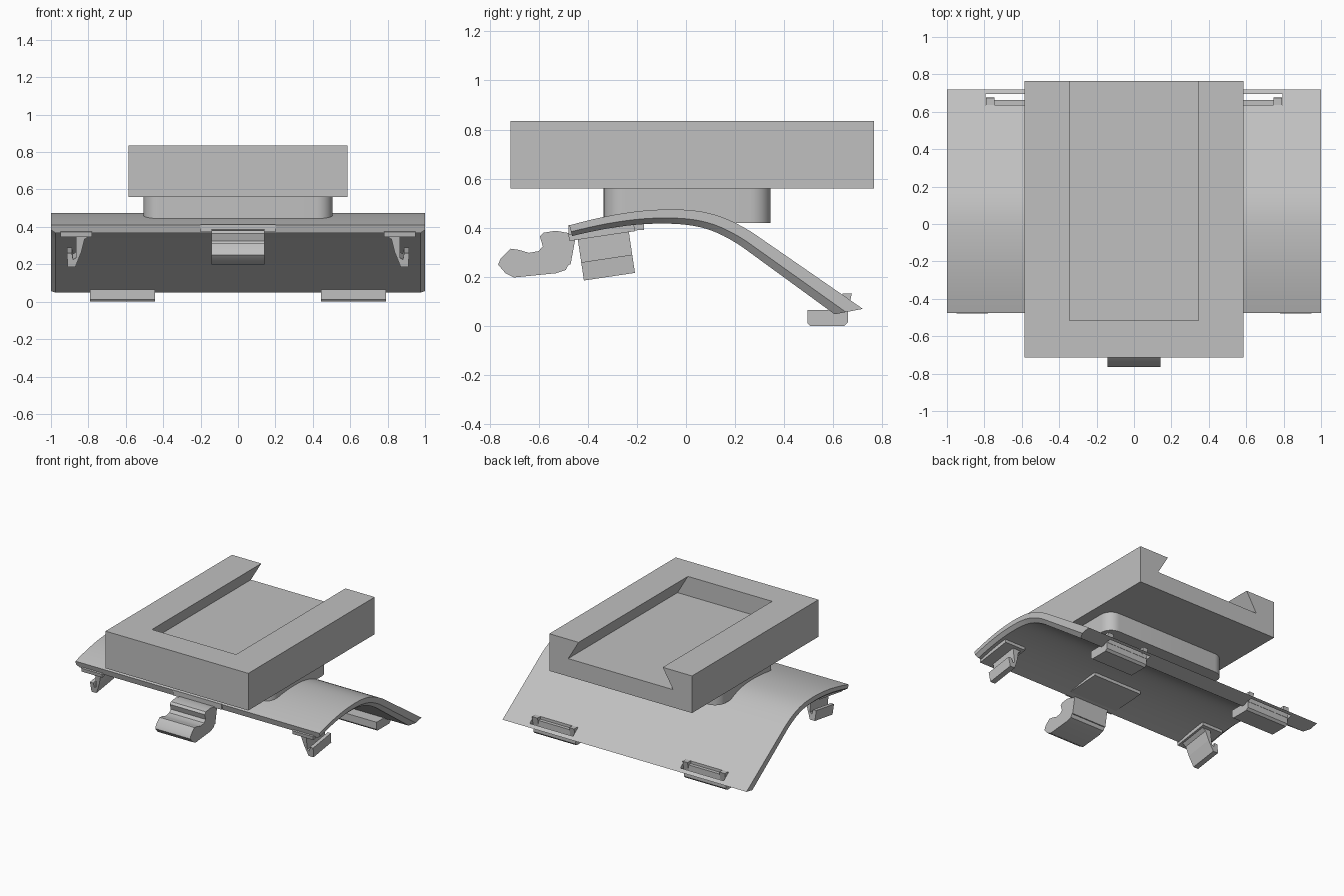
import bpy, bmesh, math
from mathutils import Vector, Matrix
from mathutils.geometry import interpolate_bezier

if "Cube" in bpy.data.objects:
    bpy.data.objects.remove(bpy.data.objects["Cube"])

GREY = (0.53, 0.53, 0.53, 1)
mat = bpy.data.materials.new("plain grey")
mat.use_nodes = True
mat.diffuse_color = GREY
mat.node_tree.nodes["Principled BSDF"].inputs["Base Color"].default_value = GREY


def finish(name, bm, smooth=False):
    bmesh.ops.recalc_face_normals(bm, faces=bm.faces)
    mesh = bpy.data.meshes.new(name)
    bm.to_mesh(mesh)
    bm.free()
    obj = bpy.data.objects.new(name, mesh)
    bpy.context.collection.objects.link(obj)
    mesh.materials.append(mat)
    bpy.ops.object.select_all(action='DESELECT')
    obj.select_set(True)
    bpy.context.view_layer.objects.active = obj
    if smooth:
        bpy.ops.object.shade_smooth_by_angle(angle=math.radians(30))
    return obj


def prism(name, pts, axis, lo, hi, smooth=False, move=None):
    """Extrude a closed outline along an axis."""
    place = {'X': lambda p, t: (t, p[0], p[1]),
             'Y': lambda p, t: (p[0], t, p[1]),
             'Z': lambda p, t: (p[0], p[1], t)}[axis]
    bm = bmesh.new()
    a, b = [[bm.verts.new(place(p, t)) for p in pts] for t in (lo, hi)]
    bm.faces.new(a)
    bm.faces.new(b)
    for i in range(len(pts)):
        j = (i + 1) % len(pts)
        bm.faces.new((a[i], a[j], b[j], b[i]))
    if move:
        bmesh.ops.transform(bm, matrix=move, verts=bm.verts)
    return finish(name, bm, smooth)


def box(name, x, y, z, move=None):
    return prism(name, [(x[0], y[0]), (x[1], y[0]), (x[1], y[1]), (x[0], y[1])],
                 'Z', z[0], z[1], move=move)


def cut(obj, cutter):
    mod = obj.modifiers.new("cut", 'BOOLEAN')
    mod.operation = 'DIFFERENCE'
    mod.solver = 'EXACT'
    mod.object = cutter
    bpy.context.view_layer.objects.active = obj
    bpy.ops.object.modifier_apply(modifier=mod.name)
    bpy.data.objects.remove(cutter)


def span(side, a, b):
    return tuple(sorted((side * a, side * b)))


# Receiver block with a dovetail channel open at the back
block = box("receiver_block", (-0.585, 0.585), (-0.715, 0.765), (0.56, 0.835))
cut(block, prism("channel_cutter",
                 [(-0.345, 0.835), (-0.345, 0.9), (0.345, 0.9), (0.345, 0.835),
                  (0.43, 0.692), (-0.43, 0.692)], 'Y', -0.515, 0.9))

# Neck with rounded corners
R = 0.085
outline = []
for k, (cx, cy) in enumerate([(0.505 - R, 0.345 - R), (R - 0.505, 0.345 - R),
                              (R - 0.505, R - 0.335), (0.505 - R, R - 0.335)]):
    for s in range(9):
        a = math.radians(90 * k + 90 * s / 8)
        outline.append((cx + R * math.cos(a), cy + R * math.sin(a)))
prism("neck", outline, 'Z', 0.42, 0.562, smooth=True)

# Curved saddle plate: top curve, then a thicker underside with bevelled ends
V = Vector
top = interpolate_bezier(V((-0.475, 0.41)), V((-0.33, 0.45)), V((-0.2, 0.475)), V((-0.06, 0.475)), 12)
top += interpolate_bezier(V((-0.06, 0.475)), V((0.07, 0.475)), V((0.15, 0.455)), V((0.27, 0.381)), 12)[1:]
top.append(V((0.72, 0.07)))
bm = bmesh.new()
loops = []
for i, p in enumerate(top):
    d = (top[min(i + 1, len(top) - 1)] - top[max(i - 1, 0)]).normalized()
    f = i / (len(top) - 1)
    down = V((d.y, -d.x)) * (0.045 + 0.028 * f)
    if i == len(top) - 1:
        down = V((-0.115, -0.022))
    mid, low = p + down * 0.6, p + down
    loops.append([bm.verts.new((x, q.x, q.y)) for x, q in
                  ((-1, p), (1, p), (1, mid), (0.975, low), (-0.975, low), (-1, mid))])
for a, b in zip(loops, loops[1:]):
    for i in range(6):
        j = (i + 1) % 6
        bm.faces.new((a[i], a[j], b[j], b[i]))
bm.faces.new(loops[0])
bm.faces.new(loops[-1])
saddle = finish("saddle_plate", bm)
for side in (-1, 1):
    cut(saddle, box("slot_cutter", span(side, 0.44, 0.795), (0.635, 0.695), (-0.1, 0.3)))
bpy.ops.object.select_all(action='DESELECT')
saddle.select_set(True)
bpy.context.view_layer.objects.active = saddle
bpy.ops.object.shade_smooth_by_angle(angle=math.radians(25))

# Parts that repeat on both sides
tilt = Matrix.Translation((0, -0.325, 0.29)) @ Matrix.Rotation(math.radians(8.5), 4, 'X')
for side, word in ((-1, "right"), (1, "left")):
    # Rear hook: foot, web through the slot and two end posts
    prism(word + "_rear_hook_foot",
          [(0.495, 0.012), (0.505, 0), (0.645, 0), (0.66, 0.015),
           (0.66, 0.065), (0.495, 0.065)], 'X', *span(side, 0.445, 0.79))
    box(word + "_rear_hook_web", span(side, 0.445, 0.79), (0.637, 0.662), (0.06, 0.11))
    for a, b in ((0.445, 0.485), (0.745, 0.79)):
        prism(word + "_rear_hook_post",
              [(0.637, 0.06), (0.66, 0.06), (0.675, 0.132), (0.637, 0.132)],
              'X', *span(side, a, b))
    # Front side clip, tilted to follow the saddle
    clip = [(0.785, 0.085), (0.82, 0.06), (0.838, -0.01), (0.87, -0.09), (0.91, -0.09),
            (0.915, -0.015), (0.888, -0.015), (0.882, -0.05), (0.865, -0.04), (0.865, 0.085)]
    prism(word + "_side_clip", [(side * x, z) for x, z in clip], 'Y', -0.105, 0.105, move=tilt)
    box(word + "_side_clip_pad", span(side, 0.78, 0.95), (-0.14, 0.13), (0.078, 0.105), move=tilt)

# Front latch: finger tab, spring arm and mounting pad
prism("latch_tab",
      [(-0.765, 0.25), (-0.735, 0.215), (-0.7, 0.198), (-0.53, 0.215), (-0.49, 0.228),
       (-0.478, 0.25), (-0.465, 0.34), (-0.475, 0.378), (-0.53, 0.388), (-0.58, 0.38),
       (-0.595, 0.365), (-0.583, 0.325), (-0.6, 0.305), (-0.64, 0.298),
       (-0.68, 0.31), (-0.715, 0.315), (-0.755, 0.275)],
      'X', -0.143, 0.143, smooth=True)
prism("latch_arm", [(-0.485, 0.25), (-0.47, 0.25), (-0.445, 0.385), (-0.475, 0.385)],
      'X', -0.143, 0.143)
prism("latch_pad", [(-0.478, 0.372), (-0.17, 0.392), (-0.17, 0.42), (-0.478, 0.412)],
      'X', -0.2, 0.2)
